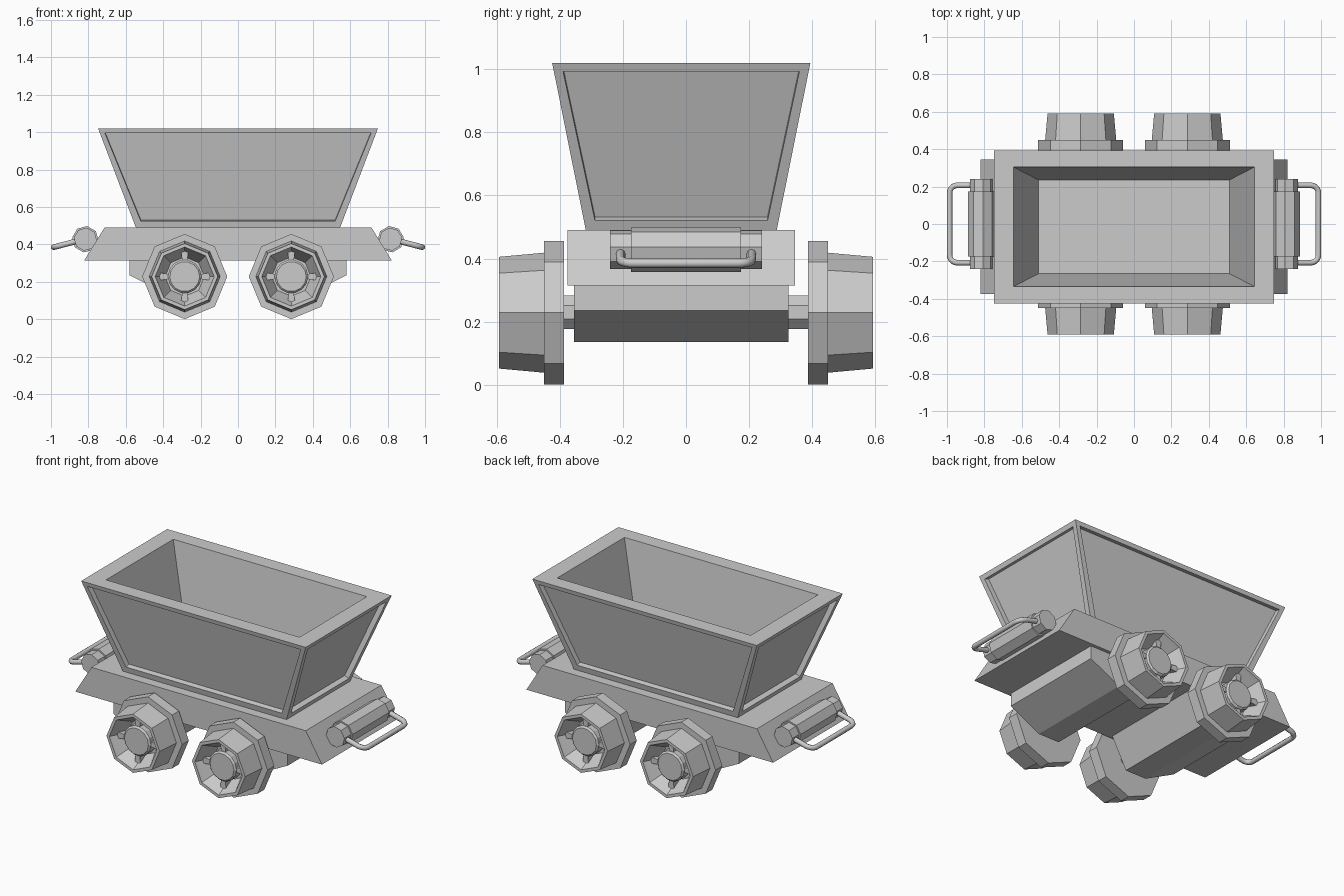
import bpy, bmesh, math
from mathutils import Vector, Matrix

if "Cube" in bpy.data.objects:
    bpy.data.objects.remove(bpy.data.objects["Cube"])

BY = -0.015  # body sits slightly toward the front


def finish(name, bm):
    bmesh.ops.recalc_face_normals(bm, faces=bm.faces)
    me = bpy.data.meshes.new(name)
    bm.to_mesh(me)
    bm.free()
    ob = bpy.data.objects.new(name, me)
    bpy.context.collection.objects.link(ob)
    return ob


def prism(name, profile, y0, y1):
    """Extrude an (x, z) profile along y."""
    bm = bmesh.new()
    a = [bm.verts.new((x, y0, z)) for x, z in profile]
    b = [bm.verts.new((x, y1, z)) for x, z in profile]
    n = len(a)
    bm.faces.new(a)
    bm.faces.new(b[::-1])
    for i in range(n):
        j = (i + 1) % n
        bm.faces.new((a[i], a[j], b[j], b[i]))
    return finish(name, bm)


def lathe(name, profile, cx, cz, sides, phase=0.0, sy=1):
    """Turn an (r, y) profile about a y axis; r = 0 closes with a cap."""
    bm = bmesh.new()
    rings = []
    for r, y in profile:
        rings.append([bm.verts.new((cx + r * math.cos(phase + math.tau * i / sides), sy * y,
                                    cz + r * math.sin(phase + math.tau * i / sides)))
                      for i in range(sides)])
    for a, b in zip(rings, rings[1:]):
        for i in range(sides):
            j = (i + 1) % sides
            bm.faces.new((a[i], a[j], b[j], b[i]))
    bm.faces.new(rings[0])
    bm.faces.new(rings[-1][::-1])
    return finish(name, bm)


# Open hopper: tapered shell with recessed side panels
bm = bmesh.new()


def ring(hx, hy, z):
    return [bm.verts.new((sx * hx, BY + sy * hy, z)) for sx, sy in ((-1, -1), (1, -1), (1, 1), (-1, 1))]


loops = [ring(0.545, 0.302, 0.488), ring(0.748, 0.409, 1.02),
         ring(0.645, 0.32, 1.02), ring(0.51, 0.25, 0.50)]
bm.faces.new(loops[0])
bm.faces.new(loops[3])
panels = []
for k in range(3):
    a, b = loops[k], loops[k + 1]
    for i in range(4):
        j = (i + 1) % 4
        f = bm.faces.new((a[i], a[j], b[j], b[i]))
        if k == 0:
            panels.append(f)
bmesh.ops.recalc_face_normals(bm, faces=bm.faces)
bmesh.ops.inset_individual(bm, faces=panels, thickness=0.045)
bmesh.ops.inset_individual(bm, faces=panels, thickness=0.0005, depth=-0.03)
finish("hopper", bm)

# Deck with slanted ends
prism("deck", [(-0.822, 0.315), (0.822, 0.315), (0.714, 0.49), (-0.714, 0.49)], BY - 0.36, BY + 0.36)

for s, side in ((-1, "left"), (1, "right")):
    # Axle housing and axle
    prism(side + "_axle_housing",
          [(s * x, z) for x, z in ((0.58, 0.32), (0.58, 0.236), (0.38, 0.135), (0.24, 0.135), (0.14, 0.32))],
          BY - 0.34, BY + 0.34)
    lathe(side + "_axle", [(0.057, -0.40), (0.057, 0.40)], s * 0.285, 0.23, 8, math.pi / 8)

    # Wheels: octagonal flange, tapered tread, dished face, hub and spokes
    cx, cz = s * 0.285, 0.2285
    for sy, end in ((-1, "front"), (1, "back")):
        name = f"{end}_{side}_wheel"
        lathe(name, [(0.06, 0.386), (0.2275, 0.386), (0.2275, 0.45), (0.19, 0.45), (0.177, 0.592),
                     (0.158, 0.592), (0.15, 0.575), (0.105, 0.49), (0.05, 0.49)], cx, cz, 8, 0, sy)
        lathe(name + "_hub", [(0.09, 0.48), (0.09, 0.55), (0.08, 0.56)], cx, cz, 14, 0, sy)
        for k in range(4):
            rot = Matrix.Rotation(k * math.pi / 2, 4, 'Y')
            bm = bmesh.new()
            bmesh.ops.create_cube(bm, size=1)
            for v in bm.verts:
                out = v.co.x > 0
                v.co = Vector((0.15 if out else 0.075,
                               sy * (0.548 if v.co.y > 0 else 0.49),
                               math.copysign(0.022 if out else 0.012, v.co.z)))
                v.co = rot @ v.co + Vector((cx, 0, cz))
            finish(f"{name}_spoke_{k + 1}", bm)

    # Coupler barrel on each end of the deck
    lathe(side + "_coupler", [(0.062, -0.24), (0.062, -0.175), (0.071, -0.175),
                              (0.071, 0.175), (0.062, 0.175), (0.062, 0.24)],
          s * 0.816, 0.428, 8, math.pi / 8 - s * 0.26)

    # Bent tube handle
    half = [(0.83, 0.207, 0.426), (0.945, 0.207, 0.396)]
    for k in range(1, 6):
        t = k * math.pi / 10
        x = 0.945 + 0.041 * math.sin(t)
        half.append((x, 0.166 + 0.041 * math.cos(t), 0.396 - 0.26 * (x - 0.945)))
    path = half + [(x, -y, z) for x, y, z in reversed(half)]
    cu = bpy.data.curves.new(side + "_handle", 'CURVE')
    cu.dimensions = '3D'
    cu.bevel_depth = 0.015
    cu.bevel_resolution = 2
    cu.use_fill_caps = True
    sp = cu.splines.new('POLY')
    sp.points.add(len(path) - 1)
    for p, (x, y, z) in zip(sp.points, path):
        p.co = (s * x, y, z, 1)
    bpy.context.collection.objects.link(bpy.data.objects.new(side + "_handle", cu))
